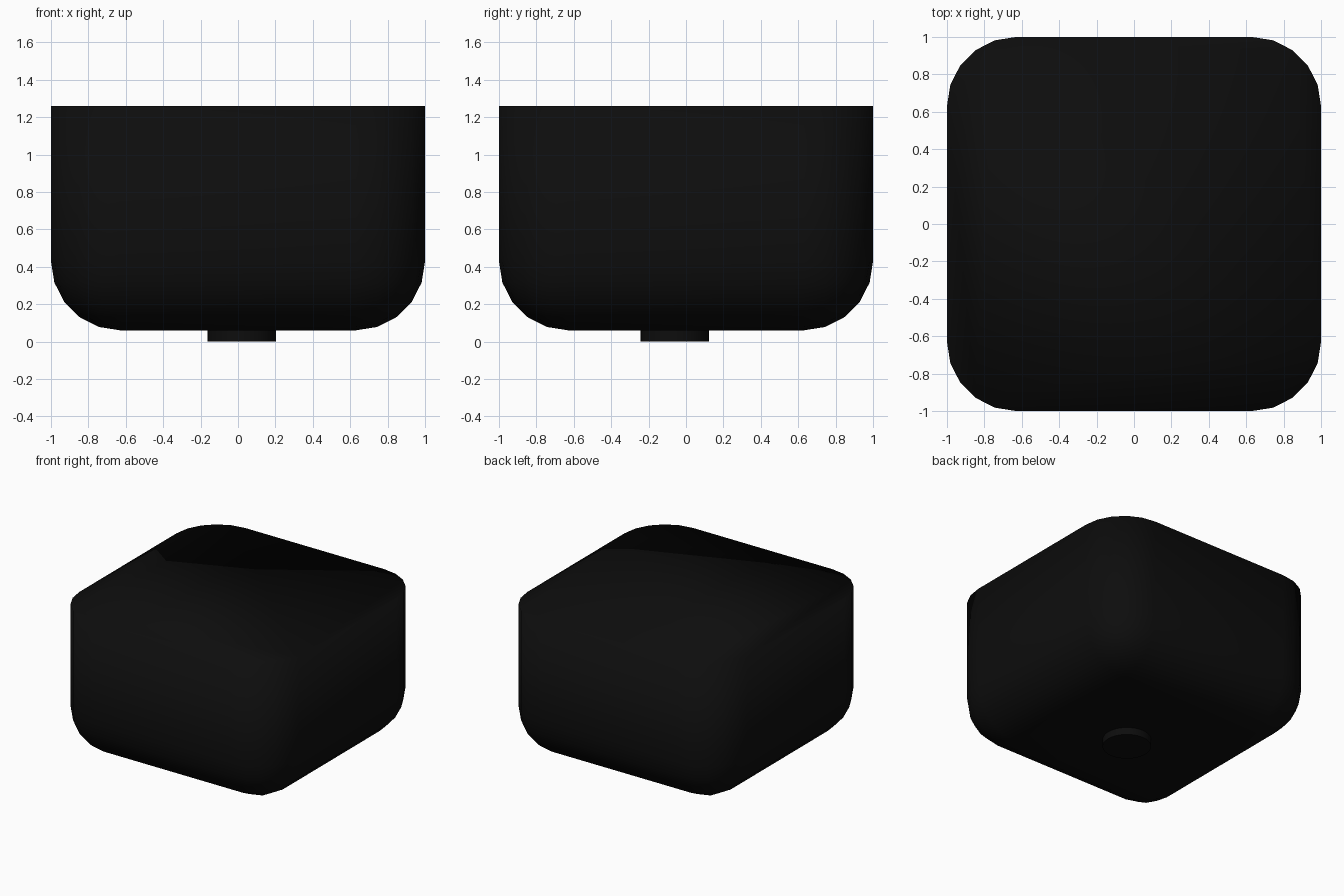
import bpy, bmesh
from mathutils import Matrix, Vector

if "Cube" in bpy.data.objects:
    bpy.data.objects.remove(bpy.data.objects["Cube"])

black = bpy.data.materials.new("black")
black.diffuse_color = (0.004, 0.004, 0.004, 1)
black.use_nodes = True
black.node_tree.nodes["Principled BSDF"].inputs["Base Color"].default_value = black.diffuse_color


def add_object(name, bm):
    mesh = bpy.data.meshes.new(name)
    bm.to_mesh(mesh)
    bm.free()
    obj = bpy.data.objects.new(name, mesh)
    bpy.context.collection.objects.link(obj)
    mesh.materials.append(black)
    return obj


# Body: box with rounded uprights and underside, flat sharp-rimmed top
bm = bmesh.new()
bmesh.ops.create_cube(bm, size=1, matrix=Matrix.Translation((0, 0, 0.66)) @ Matrix.Diagonal((2, 2, 1.2, 1)))
rounded = [e for e in bm.edges if min(v.co.z for v in e.verts) < 0.5]
bmesh.ops.bevel(bm, geom=rounded, offset=0.37, offset_type='OFFSET', segments=5,
                profile=0.5, affect='EDGES', clamp_overlap=True)
bmesh.ops.recalc_face_normals(bm, faces=bm.faces)
for f in bm.faces:
    f.smooth = True
add_object("body", bm)

# Small round foot, slightly off centre underneath
bm = bmesh.new()
bmesh.ops.create_cone(bm, cap_ends=True, segments=32, radius1=0.183, radius2=0.183, depth=0.1,
                      matrix=Matrix.Translation((0.02, -0.06, 0.05)))
foot = add_object("foot", bm)
bpy.context.view_layer.objects.active = foot
foot.select_set(True)
bpy.ops.object.shade_smooth_by_angle()
